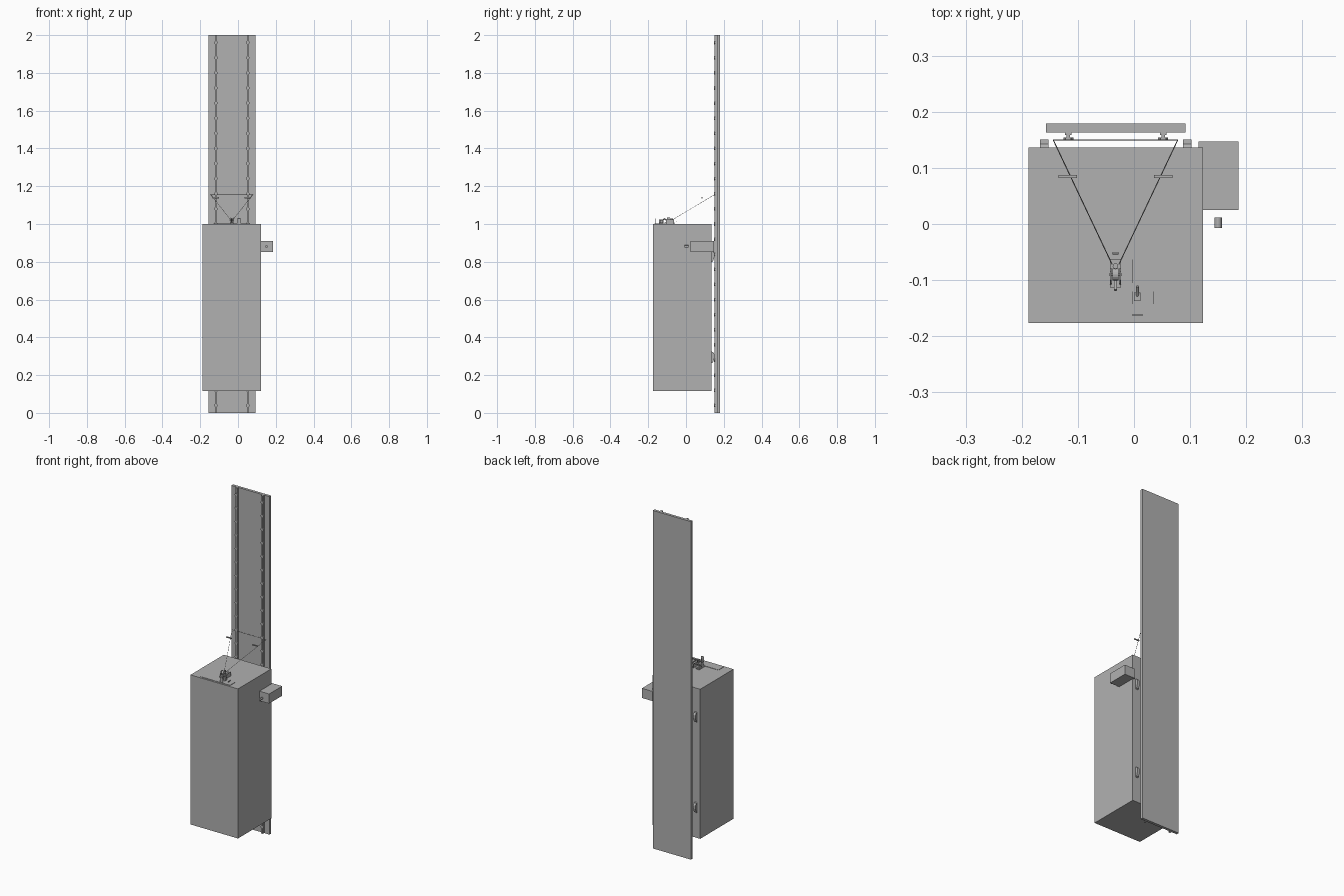
import bpy, bmesh, math
from mathutils import Vector

if "Cube" in bpy.data.objects:
    bpy.data.objects.remove(bpy.data.objects["Cube"])

grey = bpy.data.materials.new("plain_grey")
grey.diffuse_color = (0.44, 0.44, 0.44, 1)
grey.use_nodes = True
grey.node_tree.nodes["Principled BSDF"].inputs["Base Color"].default_value = grey.diffuse_color


def finish(name, bm):
    bmesh.ops.recalc_face_normals(bm, faces=bm.faces)
    me = bpy.data.meshes.new(name)
    bm.to_mesh(me)
    bm.free()
    me.materials.append(grey)
    ob = bpy.data.objects.new(name, me)
    bpy.context.collection.objects.link(ob)
    return ob


def add_box(bm, x, y, z):
    """Box from (min, max) pairs."""
    vs = bmesh.ops.create_cube(bm, size=1)["verts"]
    for v in vs:
        v.co = [(r[0] + r[1]) / 2 + c * (r[1] - r[0]) for r, c in zip((x, y, z), v.co)]


def add_rod(bm, a, b, radius, sides=12):
    a, b = Vector(a), Vector(b)
    vs = bmesh.ops.create_cone(bm, cap_ends=True, segments=sides, radius1=radius,
                               radius2=radius, depth=(b - a).length)["verts"]
    q = Vector((0, 0, 1)).rotation_difference(b - a)
    for v in vs:
        v.co = q @ v.co + (a + b) / 2


def box(name, x, y, z):
    bm = bmesh.new()
    add_box(bm, x, y, z)
    return finish(name, bm)


def rod(name, a, b, radius, sides=12):
    bm = bmesh.new()
    add_rod(bm, a, b, radius, sides)
    return finish(name, bm)


def extrude_yz(name, pts, x0, x1):
    """Side profile extruded along x."""
    bm = bmesh.new()
    f = bm.faces.new([bm.verts.new((x0, y, z)) for y, z in pts])
    r = bmesh.ops.extrude_face_region(bm, geom=[f])
    for v in r["geom"]:
        if isinstance(v, bmesh.types.BMVert):
            v.co.x = x1
    return finish(name, bm)


# Main bodies
box("cabinet", (-0.188, 0.123), (-0.176, 0.136), (0.115, 1.0))
box("back_board", (-0.157, 0.092), (0.163, 0.179), (0, 2))
box("side_box", (0.115, 0.186), (0.025, 0.147), (0.853, 0.91))
rod("side_knob", (0.15, -0.007, 0.881), (0.15, 0.012, 0.881), 0.0065, 16)
box("top_panel", (-0.13, 0.064), (-0.166, -0.118), (0.999, 1.002))

# Rails: foot, web and a lip with evenly spaced round heads
for side, x in (("left", -0.117), ("right", 0.052)):
    bm = bmesh.new()
    add_box(bm, (x - 0.006, x + 0.006), (0.159, 0.1635), (0, 2))
    add_box(bm, (x - 0.003, x + 0.003), (0.153, 0.16), (0, 2))
    add_box(bm, (x - 0.005, x + 0.005), (0.150, 0.154), (0, 2))
    for i in range(25):
        z = 0.04 + i * 0.08
        add_rod(bm, (x, 0.1495, z), (x, 0.1545, z), 0.0095, 10)
    finish(side + "_rail", bm)

# Hooks on the cabinet back
for x in (-0.160, 0.095):
    for z in (0.83, 0.295):
        extrude_yz("hook", [(0.135, z + 0.03), (0.143, z + 0.027), (0.151, z + 0.015),
                            (0.151, z - 0.004), (0.143, z - 0.028), (0.135, z - 0.032)],
                   x - 0.0075, x + 0.0075)

# Cords running from the pulley to the board, with floating toggles
ends = [(-0.144, 0.15, 1.155), (0.078, 0.15, 1.155)]
for (x, y, z), tx in zip(ends, (-0.118, 0.052)):
    start = (-0.033 + math.copysign(0.006, x), -0.072, 1.022)
    rod("cord", start, (x, y, z), 0.0009, 6)
    box("toggle", (tx - 0.0165, tx + 0.0165), (0.082, 0.087), (1.136, 1.142))
rod("cross_cord", *ends, 0.0009, 6)

# Pulley block on the cabinet top
box("block_base", (-0.043, -0.023), (-0.113, -0.062), (1.0, 1.008))
for x in (-0.043, -0.026):
    extrude_yz("block_cheek", [(-0.108, 1.008), (-0.085, 1.008), (-0.078, 1.02),
                               (-0.085, 1.034), (-0.1, 1.034)], x, x + 0.003)
rod("pulley", (-0.038, -0.09, 1.021), (-0.028, -0.09, 1.021), 0.011, 16)
rod("pulley_axle", (-0.044, -0.09, 1.021), (-0.022, -0.09, 1.021), 0.003)
rod("block_post", (-0.033, -0.075, 1.0), (-0.033, -0.075, 1.03), 0.005)
rod("lever", (-0.033, -0.118, 1.028), (-0.033, -0.1, 1.018), 0.003)
rod("cord_guide", (-0.038, -0.052, 1.012), (-0.028, -0.052, 1.012), 0.002)

# Switch and thin markers around the panel
box("switch_base", (0.0, 0.012), (-0.137, -0.122), (1.002, 1.02))
rod("switch_lever", (0.006, -0.128, 1.018), (0.006, -0.111, 1.03), 0.0025)
box("front_marker", (-0.004, 0.016), (-0.163, -0.1615), (1.002, 1.03))
box("middle_marker", (-0.0038, -0.0028), (-0.143, -0.12), (1.002, 1.025))
box("right_marker", (0.0345, 0.0355), (-0.143, -0.12), (1.002, 1.008))
box("rear_marker", (-0.0038, -0.0028), (-0.105, -0.063), (1.0, 1.025))
